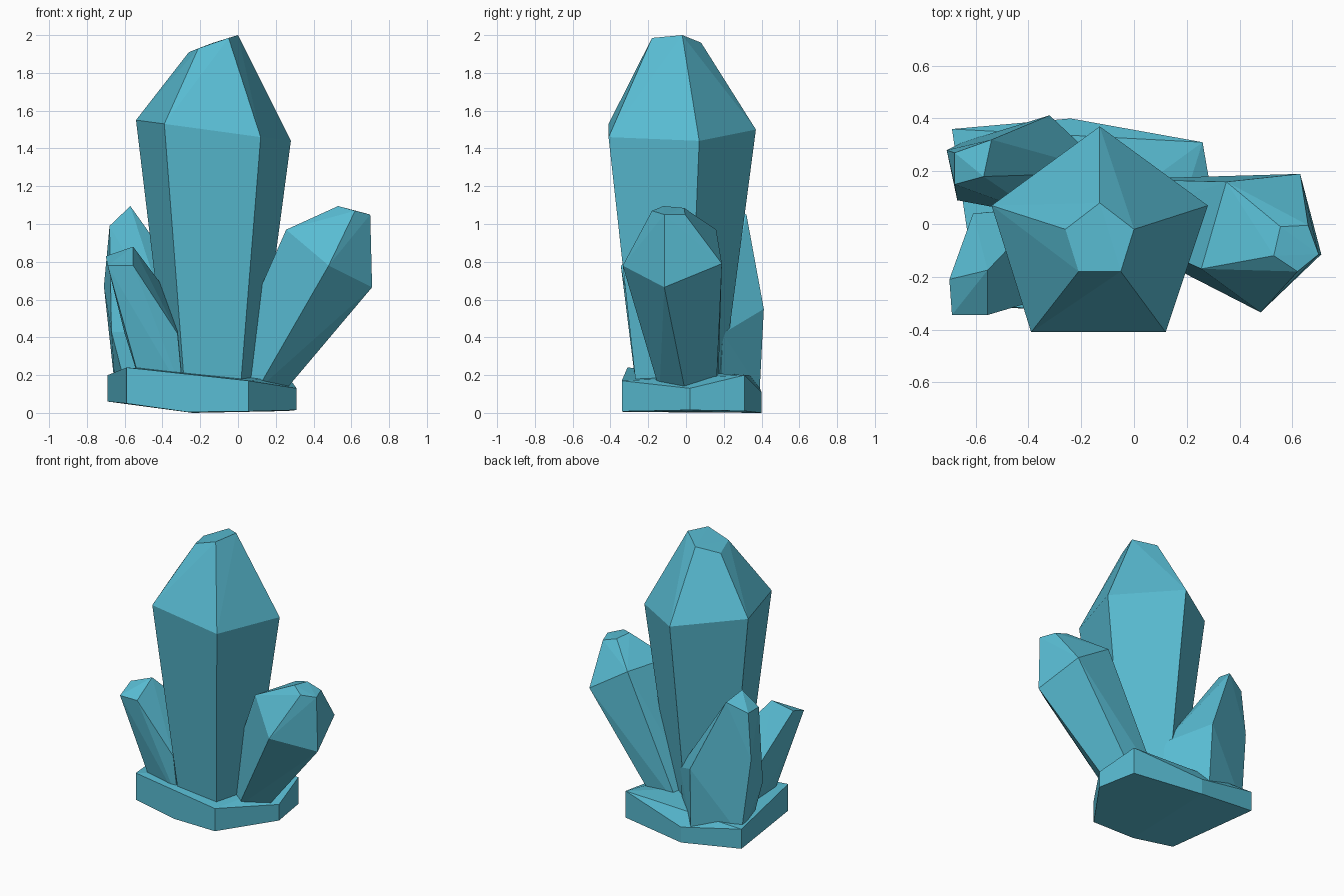
import bpy, bmesh
from mathutils import Vector

mat = bpy.data.materials.new("crystal blue")
mat.diffuse_color = (0.098, 0.50, 0.645, 1)


def faceted(name, *rings):
    """Flat-faced convex solid wrapped around a few rings of corners."""
    bm = bmesh.new()
    for ring in rings:
        for p in ring:
            bm.verts.new(p)
    res = bmesh.ops.convex_hull(bm, input=bm.verts)
    spare = {v for v in res["geom_interior"] + res["geom_unused"]
             if isinstance(v, bmesh.types.BMVert)}
    bmesh.ops.delete(bm, geom=list(spare), context='VERTS')
    # merge triangles that lie in nearly one plane
    bmesh.ops.dissolve_limit(bm, angle_limit=0.03, verts=bm.verts, edges=bm.edges)
    bmesh.ops.recalc_face_normals(bm, faces=bm.faces)
    me = bpy.data.meshes.new(name)
    bm.to_mesh(me)
    bm.free()
    me.materials.append(mat)
    ob = bpy.data.objects.new(name, me)
    bpy.context.collection.objects.link(ob)
    return ob


# rock base: slanted slab
faceted("base",
        [(-.59, -.31, .24), (.055, -.34, .17), (.31, .02, .13),
         (.26, .31, .20), (-.24, .40, .11), (-.69, .36, .20)],
        [(-.59, -.31, .05), (-.27, -.33, .005), (.055, -.34, .008), (.31, .02, .015),
         (.26, .31, .01), (-.24, .40, 0), (-.69, .36, .06)])

# tall five-sided crystal: its foot is the shoulder ring shrunk about the axis
shoulder = [(-.13, .37, 1.50), (.28, .07, 1.44), (.12, -.41, 1.46),
            (-.39, -.41, 1.53), (-.54, .07, 1.55)]
tip = [(-.13, .08, 1.96), (0, -.02, 2.0), (-.05, -.18, 1.985),
       (-.21, -.18, 1.93), (-.26, -.02, 1.91)]
axis = Vector((-.135, -.06))
foot = [(*(axis + (Vector(p[:2]) - axis) * .57), .1) for p in shoulder]
faceted("tall_crystal", foot, shoulder, tip)

# crystal leaning to the right
faceted("right_crystal",
        [(.10, -.14, .12), (.25, -.005, .12), (.15, .16, .12), (-.06, .17, .12), (-.12, 0, .12)],
        [(.48, -.335, .78), (.71, -.115, .665), (.63, .19, .79), (.35, .16, .97), (.255, -.17, .97)],
        [(.62, -.18, 1.07), (.70, -.115, 1.05), (.66, -.005, 1.05),
         (.555, -.01, 1.085), (.53, -.12, 1.095)])

# broad crystal at the back left with a long slanted top
faceted("back_crystal",
        [(-.65, .31, .12), (-.31, .39, .12), (-.10, .18, .12), (-.35, .08, .12), (-.59, .10, .12)],
        [(-.71, .28, .67), (-.32, .412, .55), (-.09, .195, .42), (-.35, .03, .42), (-.67, .09, .43)],
        [(-.68, .27, .99), (-.68, .15, .99), (-.57, .18, 1.095), (-.54, .32, 1.05)])

# small four-sided crystal leaning out at the front left
faceted("front_crystal",
        [(-.50, -.23, .1), (-.29, -.26, .1), (-.30, .05, .1), (-.50, .05, .1)],
        [(-.60, -.225, .42), (-.32, -.275, .42), (-.33, .06, .58), (-.61, .04, .52)],
        [(-.70, -.21, .83), (-.69, -.345, .78), (-.555, -.345, .78), (-.555, -.175, .88)])
